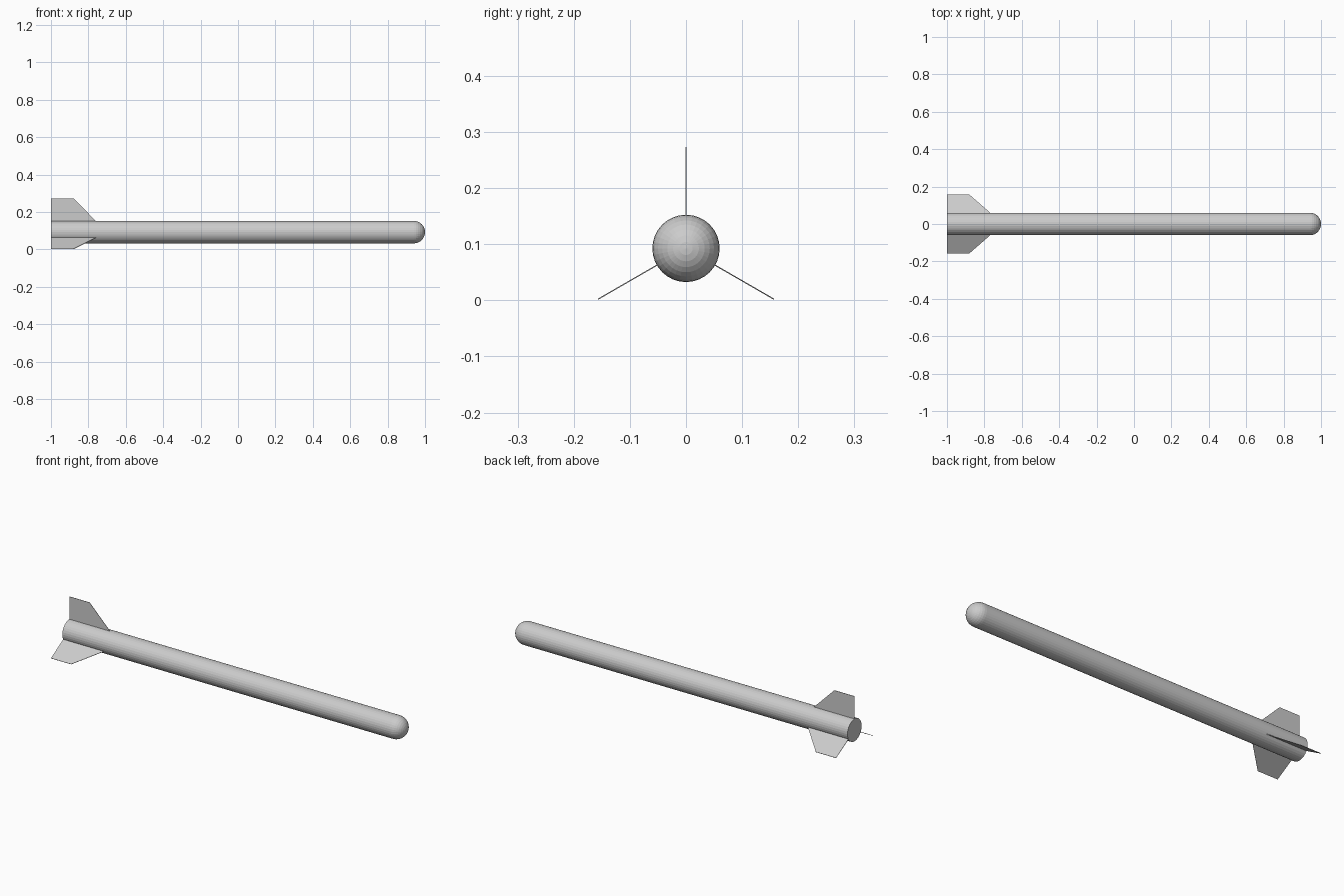
import bpy, bmesh, math
from mathutils import Matrix

if "Cube" in bpy.data.objects:
    bpy.data.objects.remove(bpy.data.objects["Cube"])

R, CZ, SEGS, RINGS = 0.06, 0.0925, 32, 8
FIN_THICK = 0.002


def finish(name, bm):
    bmesh.ops.recalc_face_normals(bm, faces=bm.faces)
    mesh = bpy.data.meshes.new(name)
    bm.to_mesh(mesh)
    bm.free()
    obj = bpy.data.objects.new(name, mesh)
    obj.location.z = CZ
    bpy.context.collection.objects.link(obj)
    return obj


# Body tube with flat tail and hemispherical nose, spun around the x axis
bm = bmesh.new()
profile = [(-1, 0), (-1, R)]
for i in range(RINGS + 1):
    a = math.pi / 2 * i / RINGS
    profile.append((1 - R + R * math.sin(a), R * math.cos(a)))
verts = [bm.verts.new((x, 0, r)) for x, r in profile]
edges = [bm.edges.new(pair) for pair in zip(verts, verts[1:])]
bmesh.ops.spin(bm, geom=verts + edges, cent=(0, 0, 0), axis=(1, 0, 0),
               angle=2 * math.pi, steps=SEGS, use_duplicate=False)
bmesh.ops.remove_doubles(bm, verts=bm.verts, dist=1e-5)
finish("body", bm)

# Three thin tail fins, one upright and two splayed downwards
outline = [(-1, 0.057), (-0.757, 0.057), (-0.88, 0.181), (-1, 0.181)]
for name, angle in (("top_fin", 0), ("left_fin", 120), ("right_fin", 240)):
    bm = bmesh.new()
    face = bm.faces.new([bm.verts.new((x, -FIN_THICK / 2, r)) for x, r in outline])
    ext = bmesh.ops.extrude_face_region(bm, geom=[face])
    bmesh.ops.translate(bm, vec=(0, FIN_THICK, 0),
                        verts=[g for g in ext["geom"] if isinstance(g, bmesh.types.BMVert)])
    bmesh.ops.rotate(bm, cent=(0, 0, 0), verts=bm.verts,
                     matrix=Matrix.Rotation(math.radians(angle), 3, 'X'))
    finish(name, bm)
